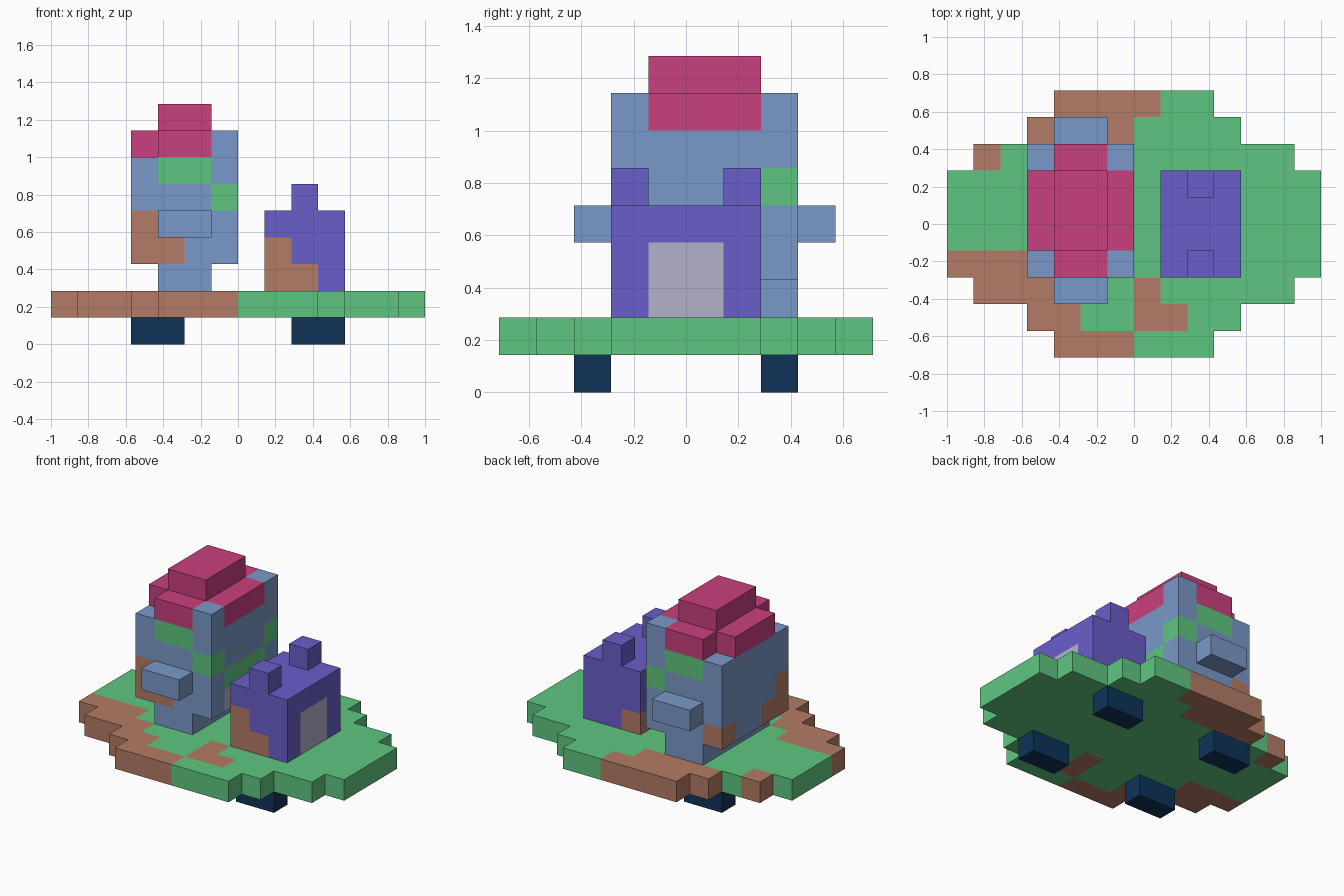
import bpy, bmesh
from mathutils import Vector

if "Cube" in bpy.data.objects:
    bpy.data.objects.remove(bpy.data.objects["Cube"])

U = 1 / 7  # size of one block


def material(name, hex_code):
    def lin(i):
        c = int(hex_code[i:i + 2], 16) / 255
        return c / 12.92 if c <= 0.04045 else ((c + 0.055) / 1.055) ** 2.4
    m = bpy.data.materials.new(name)
    m.diffuse_color = (lin(0), lin(2), lin(4), 1)
    m.use_nodes = True
    m.node_tree.nodes["Principled BSDF"].inputs["Base Color"].default_value = m.diffuse_color
    return m


MATS = {n: material(n, h) for n, h in {
    "grass green": "5FC680", "earth brown": "B47B66", "stone blue": "7A99C8",
    "roof pink": "C9407E", "house purple": "695ECA", "door grey": "B3B1CA",
    "foot navy": "0F3459"}.items()}


def cells(box):
    x0, x1, y0, y1, z0, z1 = box
    return {(x, y, z) for x in range(x0, x1) for y in range(y0, y1) for z in range(z0, z1)}


def block_part(name, colour, boxes, paint=()):
    """Outer skin of a union of block boxes (x0,x1,y0,y1,z0,z1).
    paint: (colour, box[, normal]) recolours blocks, or only their faces along a normal."""
    solid = set().union(*(cells(b) for b in boxes))
    names = list(dict.fromkeys([colour] + [p[0] for p in paint]))
    rules = [(names.index(p[0]), cells(p[1]), p[2] if len(p) > 2 else None) for p in paint]
    bm = bmesh.new()
    verts = {}

    def vert(p):
        key = tuple(round(c) for c in p)
        if key not in verts:
            verts[key] = bm.verts.new(Vector(key) * U)
        return verts[key]

    for c in sorted(solid):
        for axis in range(3):
            for side in (0, 1):
                n = [0, 0, 0]
                n[axis] = 2 * side - 1
                if tuple(a + b for a, b in zip(c, n)) in solid:
                    continue
                loop = []
                for s, t in ((0, 0), (1, 0), (1, 1), (0, 1)):
                    p = list(c)
                    p[axis] += side
                    p[(axis + 1) % 3] += s
                    p[(axis + 2) % 3] += t
                    loop.append(vert(p))
                f = bm.faces.new(loop if side else loop[::-1])
                for idx, area, normal in rules:
                    if c in area and (normal is None or tuple(n) == normal):
                        f.material_index = idx
    # merge flat areas of one colour
    bmesh.ops.dissolve_limit(bm, angle_limit=0.01, verts=bm.verts[:], edges=bm.edges[:],
                             delimit={'MATERIAL', 'NORMAL'})
    me = bpy.data.meshes.new(name)
    bm.to_mesh(me)
    bm.free()
    for n in names:
        me.materials.append(MATS[n])
    ob = bpy.data.objects.new(name, me)
    bpy.context.collection.objects.link(ob)
    return ob


G, B, S, P, H, D, N = MATS
EAST = (1, 0, 0)

# Island plate: stepped oval with earth patches
block_part("island", G,
           [(-7, 7, -2, 2, 1, 2), (-6, 6, -3, 3, 1, 2), (-4, 4, -4, 4, 1, 2), (-3, 3, -5, 5, 1, 2)],
           [(B, b + (1, 2)) for b in (
               (-3, 1, 4, 5), (-4, 0, 3, 4), (-6, -5, 2, 3), (-7, -4, -2, -1), (-6, -3, -3, -2),
               (0, 1, -3, -2), (-4, -2, -4, -3), (0, 2, -4, -3), (-3, 0, -5, -4))])

# Four feet
for x, sx in ((-4, "left"), (2, "right")):
    for y, sy in ((-3, "front"), (2, "back")):
        block_part(f"{sy}_{sx}_foot", N, [(x, x + 2, y, y + 1, 0, 1)])

# Tower: narrow base, wide body, two raised corners, garland, door and earth stains
block_part("tower", S,
           [(-3, -1, -2, 3, 2, 3), (-4, 0, -2, 3, 3, 7),
            (-1, 0, -2, -1, 7, 8), (-1, 0, 2, 3, 7, 8)],
           [(G, (-3, -1, -2, -1, 6, 7)), (G, (-3, -1, 2, 3, 6, 7)),
            (G, (-1, 0, -2, -1, 5, 6)), (G, (-1, 0, 2, 3, 5, 6)),
            (G, (-1, 0, -1, 2, 4, 5)), (D, (-1, 0, -1, 2, 3, 4), EAST),
            (B, (-4, -3, -2, -1, 3, 5)), (B, (-3, -2, -2, -1, 3, 4)),
            (B, (-4, -3, -1, 0, 3, 4)), (B, (-4, -3, 2, 3, 3, 4))])

# Side boxes sticking out of the tower
for name, y in (("front", -3), ("back", 3)):
    block_part(f"{name}_tower_arm", S, [(-3, -1, y, y + 1, 4, 5)])

# Roof: cross-shaped layer with a cap
block_part("tower_roof", P, [(-4, 0, -1, 2, 7, 8), (-3, -1, -2, 3, 7, 8), (-3, -1, -1, 2, 8, 9)])

# Small house with two turrets, door and earth stains
block_part("house", H,
           [(1, 4, -2, 2, 2, 5), (2, 3, -2, -1, 5, 6), (2, 3, 1, 2, 5, 6)],
           [(D, (3, 4, -1, 1, 2, 4), EAST), (B, (1, 2, -2, -1, 2, 4)),
            (B, (2, 3, -2, -1, 2, 3)), (B, (1, 2, 1, 2, 2, 3))])
